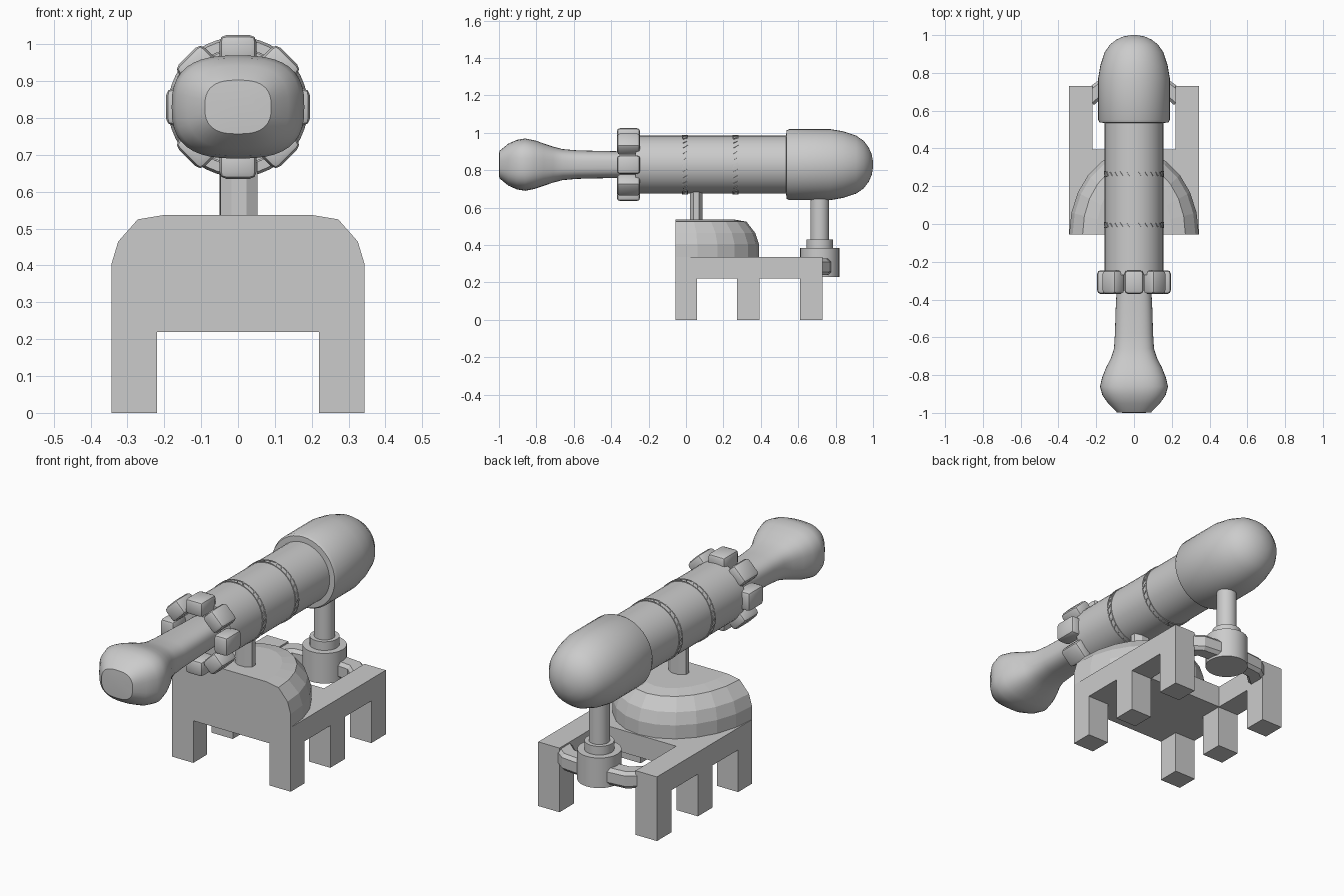
import bpy, bmesh, math
from mathutils import Matrix, Vector

if "Cube" in bpy.data.objects:
    bpy.data.objects.remove(bpy.data.objects["Cube"])

AXIS_Z = 0.83  # height of the barrel axis

grey = bpy.data.materials.new("plain grey")
grey.diffuse_color = (0.6, 0.6, 0.6, 1)
grey.use_nodes = True
grey.node_tree.nodes["Principled BSDF"].inputs["Base Color"].default_value = grey.diffuse_color


def finish(bm, name, smooth=None):
    bmesh.ops.recalc_face_normals(bm, faces=bm.faces[:])
    me = bpy.data.meshes.new(name)
    bm.to_mesh(me)
    bm.free()
    me.materials.append(grey)
    ob = bpy.data.objects.new(name, me)
    bpy.context.collection.objects.link(ob)
    if smooth:
        bpy.ops.object.select_all(action='DESELECT')
        ob.select_set(True)
        bpy.context.view_layer.objects.active = ob
        bpy.ops.object.shade_smooth_by_angle(angle=math.radians(smooth))
    return ob


def skin(bm, rings):
    """Join equal closed rings of points and cap both ends."""
    vr = [[bm.verts.new(p) for p in r] for r in rings]
    n = len(vr[0])
    for a, b in zip(vr, vr[1:]):
        for i in range(n):
            j = (i + 1) % n
            bm.faces.new((a[i], a[j], b[j], b[i]))
    bm.faces.new(vr[0])
    bm.faces.new(vr[-1])


def oval(rx, rz, n, power=2.0, phase=0.0):
    pts = []
    for i in range(n):
        t = 2 * math.pi * i / n + phase
        c, s = math.cos(t), math.sin(t)
        pts.append((rx * math.copysign(abs(c) ** (2 / power), c),
                    rz * math.copysign(abs(s) ** (2 / power), s)))
    return pts


def along_y(name, stations, n=32, power=2.0, smooth=30):
    """Loft of (y, half width, half height) sections on the barrel axis."""
    bm = bmesh.new()
    skin(bm, [[(u, y, AXIS_Z + v) for u, v in oval(rx, rz, n, power)]
              for y, rx, rz in stations])
    return finish(bm, name, smooth)


def upright(name, x, y, stations, n=24, phase=0.0, smooth=30):
    """Stacked (z, x radius, y radius) sections."""
    bm = bmesh.new()
    skin(bm, [[(x + u, y + v, z) for u, v in oval(rx, ry, n, 2, phase)]
              for z, rx, ry in stations])
    return finish(bm, name, smooth)


def add_box(bm, lo, hi):
    lo, hi = Vector(lo), Vector(hi)
    m = Matrix.Translation((lo + hi) / 2) @ Matrix.Diagonal((*(hi - lo), 1))
    return bmesh.ops.create_cube(bm, size=1, matrix=m)['verts']


# Barrel and rounded rear cap
along_y("barrel", [(-0.27, .155, .155), (0.56, .155, .155)], 40)
along_y("rear_cap", [(y, r, r) for y, r in (
    (.535, .15), (.537, .183), (.552, .19), (.77, .19), (.84, .178), (.91, .155),
    (.95, .127), (.977, .092), (.993, .055), (1.0, .015))], 40)

# Handle with a swollen, squarish grip
along_y("handle", [
    (-1.0, .05, .04), (-.998, .09, .073), (-.95, .137, .112), (-.905, .168, .132),
    (-.86, .18, .14), (-.81, .168, .13), (-.76, .148, .113), (-.71, .122, .096),
    (-.66, .106, .083), (-.58, .101, .076), (-.45, .097, .073),
    (-.35, .092, .071), (-.25, .09, .07)], 40, 2.7, 40)

# Eight bevelled lugs around the front end of the barrel
bm = bmesh.new()
for k in range(8):
    verts = add_box(bm, (-.05, -.37, .115), (.05, -.245, .195))
    edges = list({e for v in verts for e in v.link_edges})
    res = bmesh.ops.bevel(bm, geom=edges, offset=.018, segments=2,
                          affect='EDGES', profile=0.5)
    piece = {v for f in res['faces'] for v in f.verts}
    m = Matrix.Translation((0, 0, AXIS_Z)) @ Matrix.Rotation(k * math.pi / 4, 4, 'Y')
    bmesh.ops.transform(bm, matrix=m, verts=list(piece))
finish(bm, "barrel_lugs", 40)

# Two thin lattice bands: edge hoops with slanted links between
for name, yc in (("front_band", -.005), ("rear_band", .265)):
    bm = bmesh.new()
    for off in (-.013, .013):
        skin(bm, [[(u, yc + off + d, AXIS_Z + v) for u, v in oval(.1585, .1585, 40)]
                  for d in (-.0025, .0025)])
    for k in range(28):
        verts = add_box(bm, (-.003, -.016, .148), (.003, .016, .1585))
        m = (Matrix.Translation((0, yc, AXIS_Z))
             @ Matrix.Rotation(k * math.tau / 28, 4, 'Y')
             @ Matrix.Rotation(math.radians(35), 4, 'Z'))
        bmesh.ops.transform(bm, matrix=m, verts=verts)
    finish(bm, name)

# Six-legged frame: front deck, side rails, legs
bm = bmesh.new()
add_box(bm, (-.22, -.055, .22), (.22, .395, .335))
for s in (-1, 1):
    x0, x1 = sorted((s * .22, s * .343))
    add_box(bm, (x0, -.055, .22), (x1, .73, .335))
    for y0, y1 in ((-.055, .06), (.272, .392), (.61, .73)):
        add_box(bm, (x0, y0, 0), (x1, y1, .22))
finish(bm, "frame")

# Half-round domed block on the deck, flat at the front
bm = bmesh.new()
skin(bm, [[(rx * math.cos(i * math.pi / 12), -.055 + ry * math.sin(i * math.pi / 12), z)
           for i in range(13)]
          for z, rx, ry in ((.335, .343, .445), (.405, .343, .445), (.465, .325, .425),
                            (.525, .272, .378), (.537, .2, .31))])
finish(bm, "domed_block")

# Front post
upright("front_post", .003, .055, [(.53, .054, .036), (.70, .054, .036)],
        8, math.pi / 8, 20)

# Rear drum, collar and post
upright("rear_drum", 0, .715, [(.228, .105, .105), (.385, .105, .105)], 28)
upright("rear_collar", 0, .715, [(.38, .071, .071), (.43, .071, .071)], 28)
upright("rear_post", 0, .715, [(.42, .05, .05), (.68, .05, .05)], 28)

# Bent arms joining the drum to the side rails, with chamfered edges
for s, side in ((-1, "left"), (1, "right")):
    bm = bmesh.new()
    rings = []
    for x, y, nx, ny in ((.04, .735, 0, 1), (.17, .722, .25, .97), (.24, .665, .62, .78)):
        rings.append([(s * (x + nx * w), y + ny * w, .283 + h)
                      for w, h in ((-.045, -.027), (-.03, -.044), (.03, -.044),
                                   (.045, -.027), (.045, .027), (.03, .044),
                                   (-.03, .044), (-.045, .027))])
    skin(bm, rings)
    finish(bm, side + "_arm")
